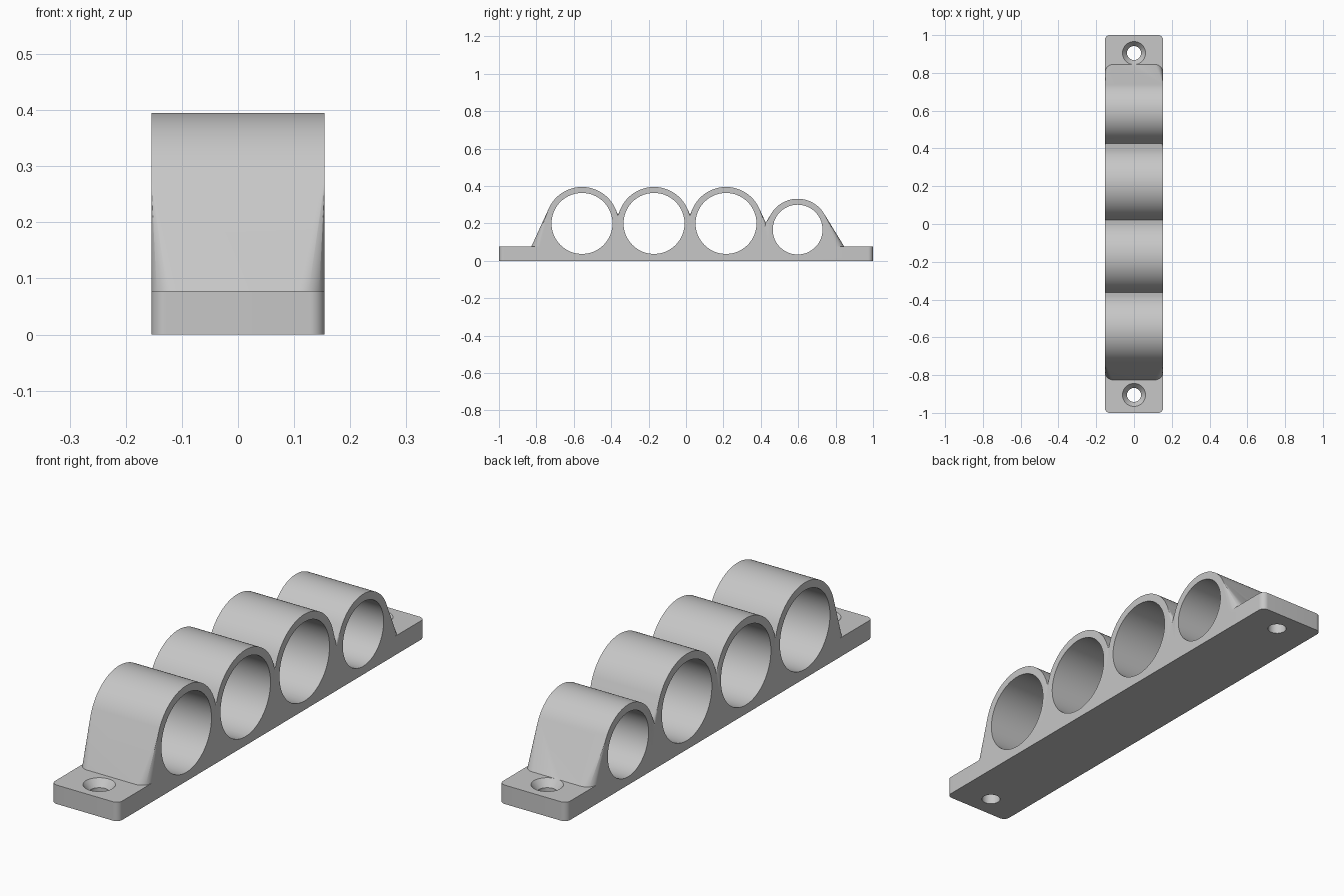
import bpy, bmesh, math
from mathutils import Matrix, Vector

if "Cube" in bpy.data.objects:
    bpy.data.objects.remove(bpy.data.objects["Cube"], do_unlink=True)

HALF_W = 0.154      # half width of the rack
PLATE_H = 0.078     # plate thickness
# tubes: centre y, centre z, bore radius, outer radius, half length of the foot
TUBES = [(y, 0.2, 0.163, 0.195, 0.27) for y in (-0.556, -0.171, 0.214)]
TUBES.append((0.597, 0.167, 0.133, 0.165, 0.248))

grey = bpy.data.materials.new("plain grey")
grey.use_nodes = True
colour = (0.57, 0.57, 0.57, 1)
grey.diffuse_color = colour
grey.node_tree.nodes["Principled BSDF"].inputs["Base Color"].default_value = colour


def make_object(name, bm):
    bmesh.ops.recalc_face_normals(bm, faces=bm.faces)
    mesh = bpy.data.meshes.new(name)
    bm.to_mesh(mesh)
    bm.free()
    mesh.materials.append(grey)
    obj = bpy.data.objects.new(name, mesh)
    bpy.context.collection.objects.link(obj)
    return obj


def rounded_slab(y0, y1, z0, z1, r):
    """Corner points of a slab with rounded vertical edges."""
    pts = []
    for sx in (-1, 1):
        for cy, sy in ((y0 + r, -1), (y1 - r, 1)):
            for i in range(13):
                a = math.pi / 2 * i / 12
                x = sx * (HALF_W - r + r * math.cos(a))
                y = cy + sy * r * math.sin(a)
                pts += [Vector((x, y, z0)), Vector((x, y, z1))]
    return pts


def ring_points(y, z, r, n=96):
    """Rims of a cylinder lying along x."""
    angles = [math.tau * i / n for i in range(n)]
    return [Vector((x, y + r * math.cos(a), z + r * math.sin(a)))
            for x in (-HALF_W, HALF_W) for a in angles]


def hull(name, pts):
    bm = bmesh.new()
    for p in pts:
        bm.verts.new(p)
    res = bmesh.ops.convex_hull(bm, input=bm.verts)
    spare = {v for v in res["geom_interior"] if isinstance(v, bmesh.types.BMVert)}
    spare |= {v for v in bm.verts if not v.link_faces}
    bmesh.ops.delete(bm, geom=list(spare), context='VERTS')
    bmesh.ops.dissolve_limit(bm, angle_limit=math.radians(0.3),
                             verts=bm.verts, edges=bm.edges)
    return make_object(name, bm)


def cone(name, r1, r2, depth, matrix, n=96):
    bm = bmesh.new()
    bmesh.ops.create_cone(bm, cap_ends=True, segments=n, radius1=r1,
                          radius2=r2, depth=depth, matrix=matrix)
    return make_object(name, bm)


def combine(target, tool, operation):
    mod = target.modifiers.new(tool.name, 'BOOLEAN')
    mod.operation, mod.solver, mod.object = operation, 'EXACT', tool
    tool.hide_render = True
    bpy.ops.object.select_all(action='DESELECT')
    bpy.context.view_layer.objects.active = target
    target.select_set(True)
    bpy.ops.object.modifier_apply(modifier=mod.name)
    bpy.data.objects.remove(tool, do_unlink=True)


# Mounting plate
rack = hull("tube_rack", rounded_slab(-1, 1, 0, PLATE_H, 0.026))

# Tube housings, each flaring down to a rounded foot
for y, z, bore, outer, foot in TUBES:
    pts = ring_points(y, z, outer)
    pts += rounded_slab(y - foot, y + foot, 0.02, PLATE_H, 0.045)
    combine(rack, hull("housing", pts), 'UNION')

# Bores through the housings
for y, z, bore, outer, foot in TUBES:
    place = Matrix.Translation((0, y, z)) @ Matrix.Rotation(math.pi / 2, 4, 'Y')
    combine(rack, cone("bore", bore, bore, 1, place), 'DIFFERENCE')

# Countersunk screw holes at both ends
for y in (-0.905, 0.905):
    shaft = cone("screw_hole", 0.037, 0.037, 0.4, Matrix.Translation((0, y, 0)), 48)
    combine(rack, shaft, 'DIFFERENCE')
    # the cone rises a little above the plate for a clean cut
    sink = cone("countersink", 0.033, 0.065, 0.04,
                Matrix.Translation((0, y, PLATE_H - 0.015)), 48)
    combine(rack, sink, 'DIFFERENCE')

bpy.ops.object.select_all(action='DESELECT')
rack.select_set(True)
bpy.context.view_layer.objects.active = rack
bpy.ops.object.shade_smooth_by_angle(angle=math.radians(30))
